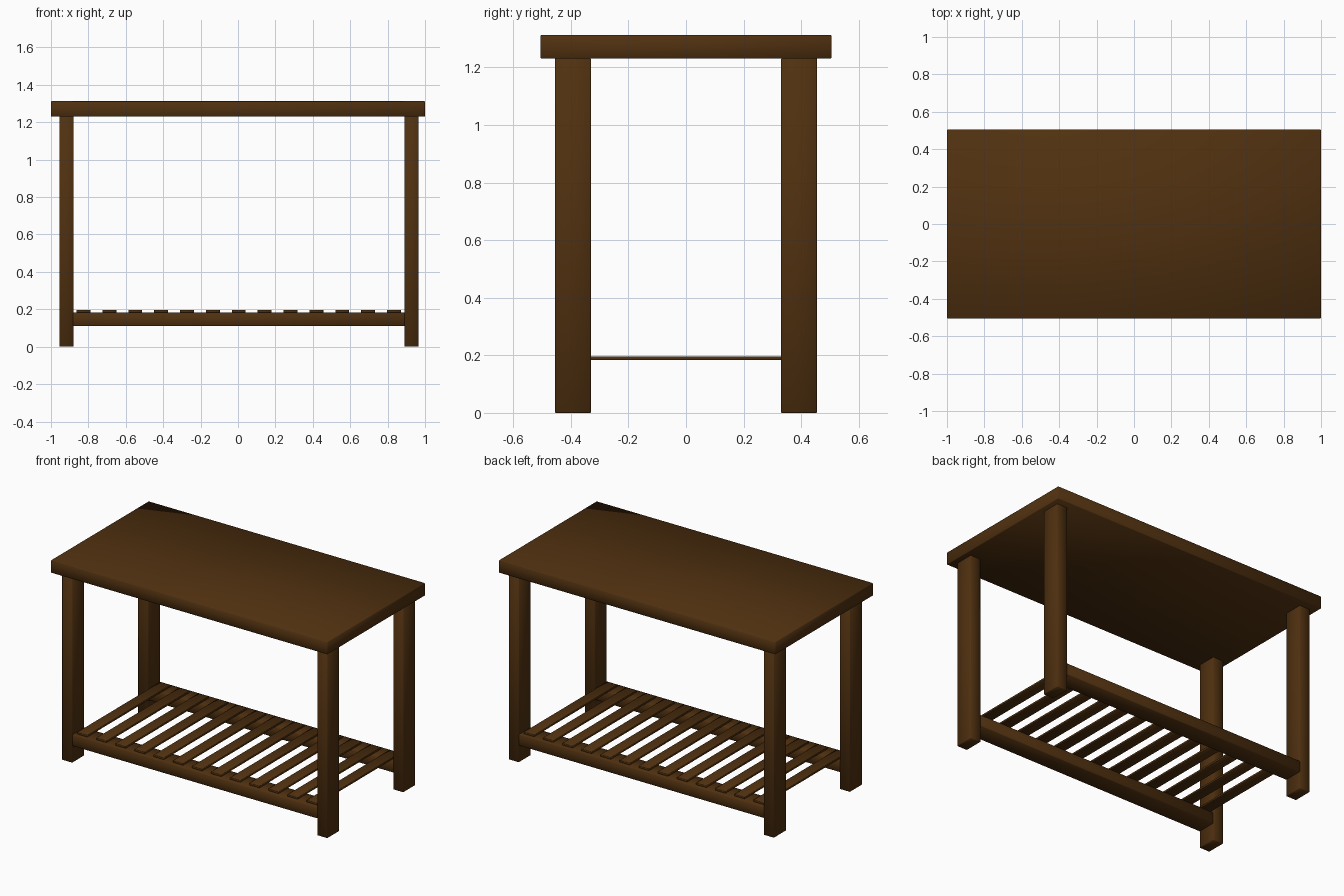
import bpy, math

if "Cube" in bpy.data.objects:
    bpy.data.objects.remove(bpy.data.objects["Cube"])

wood = bpy.data.materials.new("dark brown wood")
wood.diffuse_color = (0.08, 0.03, 0.005, 1)
wood.use_nodes = True
wood.node_tree.nodes["Principled BSDF"].inputs["Base Color"].default_value = wood.diffuse_color


def box(name, x, y, z, bevel):
    """Softly bevelled box from (min, max) ranges."""
    lo, hi = zip(x, y, z)
    bpy.ops.mesh.primitive_cube_add(size=1, location=[(a + b) / 2 for a, b in zip(lo, hi)])
    ob = bpy.context.object
    ob.name = name
    ob.scale = [b - a for a, b in zip(lo, hi)]
    bpy.ops.object.transform_apply(location=False, rotation=False, scale=True)
    ob.data.materials.append(wood)
    mod = ob.modifiers.new("soft edges", 'BEVEL')
    mod.width = bevel
    mod.segments = 1
    bpy.ops.object.modifier_apply(modifier=mod.name)
    bpy.ops.object.shade_smooth_by_angle(angle=math.radians(60))
    return ob


# Table top
box("table_top", (-1, 1), (-0.505, 0.505), (1.23, 1.313), 0.003)

# Legs and the long rails that join them
for side, y in (("front", (-0.455, -0.33)), ("back", (0.33, 0.455))):
    box(side + "_left_leg", (-0.955, -0.88), y, (0, 1.232), 0.003)
    box(side + "_right_leg", (0.89, 0.965), y, (0, 1.232), 0.003)
    box(side + "_rail", (-0.882, 0.892), y, (0.11, 0.184), 0.003)

# Shelf slats lying across the rails
count, first, last = 13, -0.826, 0.834
for i in range(count):
    cx = first + (last - first) * i / (count - 1)
    box(f"shelf_slat_{i + 1}", (cx - 0.037, cx + 0.037), (-0.43, 0.43), (0.183, 0.196), 0.001)
